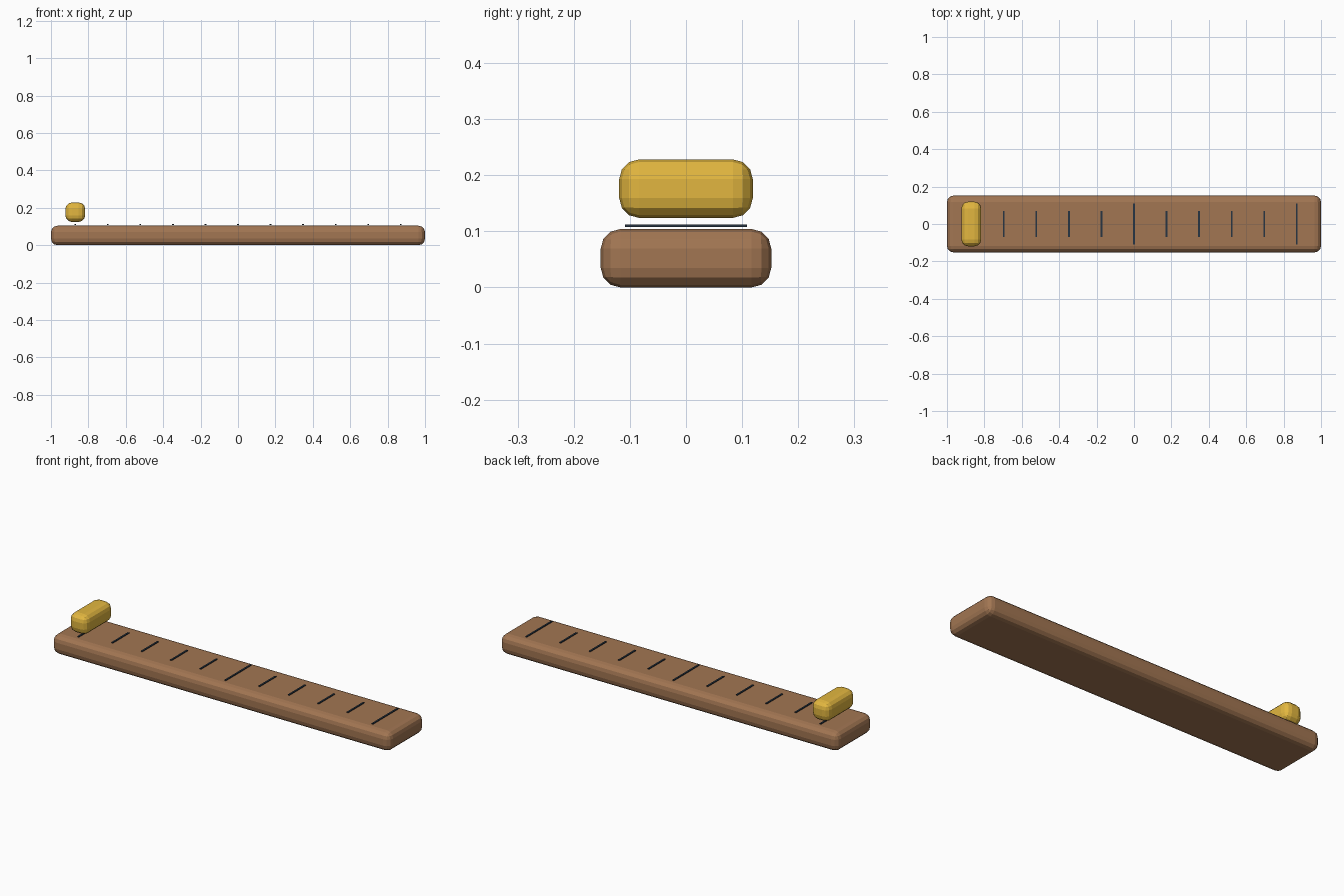
import bpy

if "Cube" in bpy.data.objects:
    bpy.data.objects.remove(bpy.data.objects["Cube"])


def material(name, color):
    mat = bpy.data.materials.new(name)
    mat.diffuse_color = color
    mat.use_nodes = True
    mat.node_tree.nodes["Principled BSDF"].inputs["Base Color"].default_value = mat.diffuse_color
    return mat


def block(name, size, location, mat, bevel=0.0):
    bpy.ops.mesh.primitive_cube_add(size=1, location=location)
    obj = bpy.context.object
    obj.name = name
    obj.scale = size
    bpy.ops.object.transform_apply(location=False, rotation=False, scale=True)
    if bevel:
        mod = obj.modifiers.new("rounded_edges", 'BEVEL')
        mod.width = bevel
        mod.segments = 3
    obj.data.materials.append(mat)
    return obj


wood = material("wood", (0.36, 0.18, 0.085, 1))
brass = material("brass", (0.76, 0.47, 0.05, 1))
ink = material("ink", (0.02, 0.035, 0.055, 1))

# Wooden board
block("board", (2.0, 0.304, 0.104), (0, 0, 0.052), wood, 0.035)

# Scale marks, longer at both ends and the middle
for i in range(11):
    length = 0.217 if i % 5 == 0 else 0.139
    block(f"scale_mark_{i + 1}", (0.009, length, 0.004),
          (-0.87 + i * 0.174, 0, 0.11), ink)

# Sliding marker at the left end
block("slider", (0.106, 0.238, 0.104), (-0.87, 0, 0.176), brass, 0.035)
